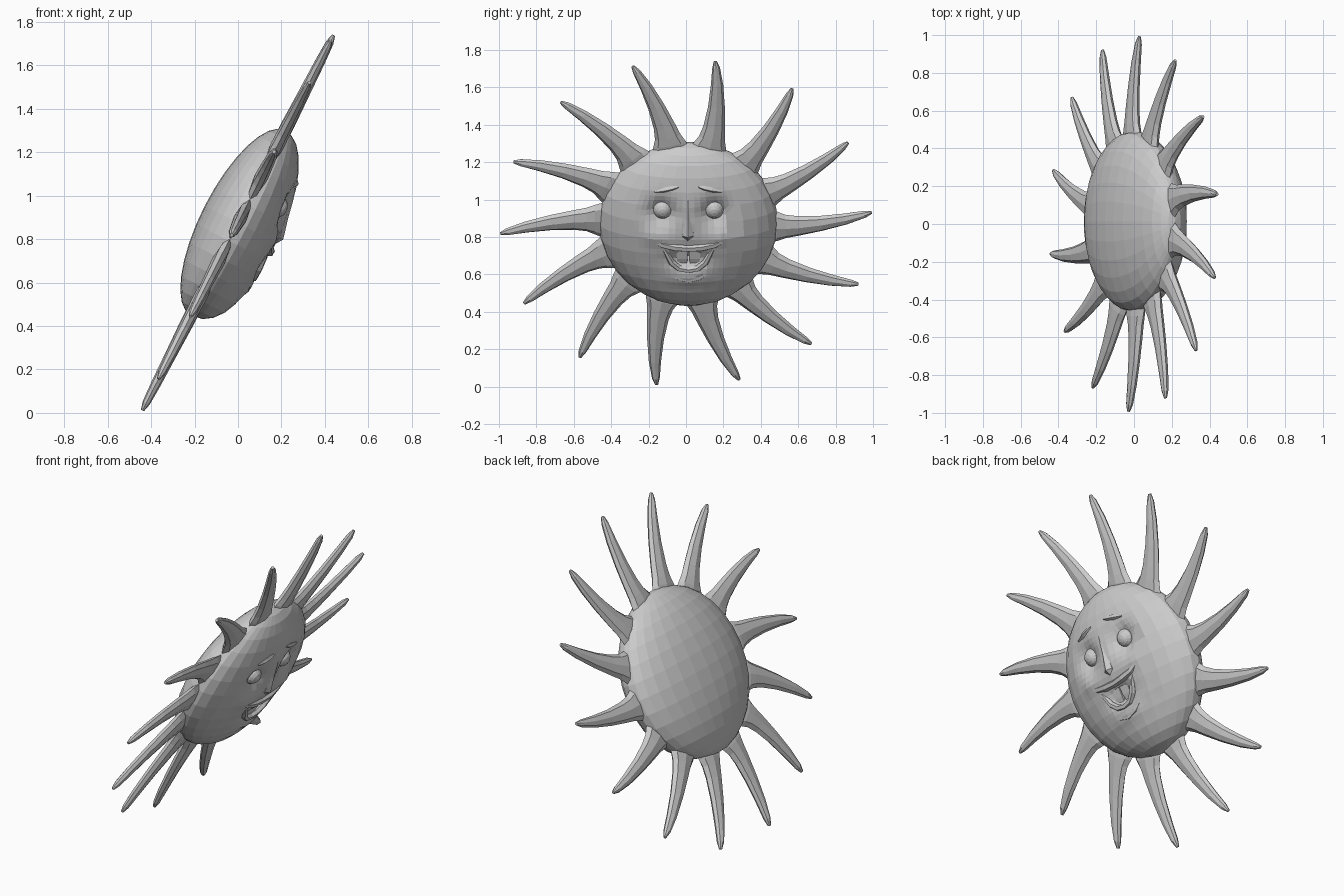
import bpy, bmesh, math
from mathutils import Matrix, Vector

if "Cube" in bpy.data.objects:
    bpy.data.objects.remove(bpy.data.objects["Cube"])

# Local frame: a = sideways, b = up along the tilted disc, n = out of the face
TILT = math.radians(27)
S, C = math.sin(TILT), math.cos(TILT)
FRAME = Matrix(((0, S, C, 0), (1, 0, 0, 0), (0, C, -S, 0.875), (0, 0, 0, 1)))
CA, R = 0.013, 0.478              # disc centre offset and radius
D, BACK = 0.2, 0.172              # dome heights, front and back


def surf(a, b):
    """Height of the face dome at (a, b)."""
    return D * math.sqrt(max(0, 1 - ((a - CA) ** 2 + b * b) / R ** 2))


def finish(name, bm):
    bmesh.ops.recalc_face_normals(bm, faces=bm.faces)
    me = bpy.data.meshes.new(name)
    bm.to_mesh(me)
    bm.free()
    me.transform(FRAME)
    ob = bpy.data.objects.new(name, me)
    bpy.context.collection.objects.link(ob)
    return ob


def loft(name, path, sides=6, turn=0.0):
    """Tapered tube; path rows are a, b, n, half width, half thickness."""
    bm = bmesh.new()
    rings = []
    for i, (a, b, n, w, t) in enumerate(path):
        p, q = path[max(i - 1, 0)], path[min(i + 1, len(path) - 1)]
        tan = Vector((q[0] - p[0], q[1] - p[1], 0)).normalized()
        side = Vector((tan.y, -tan.x, 0))
        ring = []
        for k in range(sides):
            th = turn + 2 * math.pi * k / sides
            v = Vector((a, b, n)) + side * w * math.cos(th)
            v.z += t * math.sin(th)
            ring.append(bm.verts.new(v))
        rings.append(ring)
    for r0, r1 in zip(rings, rings[1:]):
        for k in range(sides):
            j = (k + 1) % sides
            bm.faces.new((r0[k], r0[j], r1[j], r1[k]))
    bm.faces.new(rings[0])
    bm.faces.new(rings[-1])
    return finish(name, bm)


def ball(name, centre, scale, seg=16):
    bm = bmesh.new()
    bmesh.ops.create_uvsphere(bm, u_segments=seg, v_segments=seg // 2, radius=1)
    bmesh.ops.scale(bm, vec=scale, verts=bm.verts)
    bmesh.ops.translate(bm, vec=centre, verts=bm.verts)
    return finish(name, bm)


# Face disc: flattened sphere, refined and sculpted on the front
bm = bmesh.new()
bmesh.ops.create_uvsphere(bm, u_segments=28, v_segments=16, radius=1,
                          matrix=Matrix.Rotation(math.pi / 2, 4, 'X'))
for v in bm.verts:
    v.co = Vector((v.co.x * R + CA, v.co.y * R, v.co.z * (D if v.co.z > 0 else BACK)))
front = [e for e in bm.edges
         if all(v.co.z > 0.08 and abs(v.co.x) < 0.29 and abs(v.co.y) < 0.36 for v in e.verts)]
bmesh.ops.subdivide_edges(bm, edges=front, cuts=2, use_grid_fill=True)
# dents and bumps: a, b, radius a, radius b, height
SCULPT = [(-0.13, 0.14, 0.075, 0.075, -0.055), (0.155, 0.14, 0.075, 0.075, -0.055),
          (0.013, -0.12, 0.085, 0.05, -0.05),
          (-0.17, 0.01, 0.06, 0.05, 0.012), (0.196, 0.01, 0.06, 0.05, 0.012),
          (0.013, -0.24, 0.12, 0.05, 0.012), (0.013, -0.4, 0.25, 0.14, 0.022)]
for v in bm.verts:
    if v.co.z > 0.03:
        v.co.z += sum(h * math.exp(-(((v.co.x - a) / ra) ** 2 + ((v.co.y - b) / rb) ** 2))
                      for a, b, ra, rb, h in SCULPT)
finish("face_disc", bm)

# Fourteen curved rays: radius, angle lag in degrees, half width, half thickness
RAY = [(0.44, -6.2, 0.105, 0.026), (0.485, -6.2, 0.088, 0.031), (0.53, -6.0, 0.070, 0.031),
       (0.60, -5.4, 0.058, 0.029), (0.72, -3.9, 0.045, 0.026), (0.85, -2.1, 0.033, 0.023),
       (0.95, -0.6, 0.021, 0.018), (0.988, 0, 0.009, 0.008)]
for k in range(14):
    path = []
    for r, lag, w, t in RAY:
        th = math.radians(80.9 + k * 360 / 14 + lag)
        path.append((r * math.cos(th) * 1.006, r * math.sin(th) * 0.993, 0, w, t))
    loft(f"ray_{k + 1}", path, 8)

# Eyes and brows on both sides
for s, side in ((-1, "left"), (1, "right")):
    ball(f"{side}_eye", (CA + s * 0.137, 0.148, 0.125), (0.053, 0.053, 0.050))
    brow = [(0.055, 0.295, 0.005, 0.005), (0.085, 0.287, 0.014, 0.012),
            (0.125, 0.277, 0.015, 0.014), (0.18, 0.262, 0.005, 0.005)]
    loft(f"{side}_brow", [(CA + s * a, b, surf(CA + s * a, b) - 0.001, w, t)
                          for a, b, w, t in brow], 4)

# Nose: ridge widening to the tip
loft("nose", [(0.01, 0.22, 0.165, 0.016, 0.012), (0.01, 0.12, 0.172, 0.018, 0.025),
              (0.01, 0.06, 0.178, 0.030, 0.034), (0.01, 0.025, 0.182, 0.036, 0.038),
              (0.01, -0.005, 0.182, 0.016, 0.018)], 6, math.pi / 6)


def lip(name, points):
    full = [(-a, b, w, t, n) for a, b, w, t, n in points[:0:-1]] + points
    loft(name, [(CA + a, b, surf(a, b) + n, w, t) for a, b, w, t, n in full])


# Smiling lips: right half, mirrored
lip("upper_lip", [(0, -0.055, 0.020, 0.022, -0.008), (0.07, -0.05, 0.022, 0.024, -0.008),
                  (0.14, -0.038, 0.020, 0.020, -0.010), (0.205, -0.01, 0.005, 0.006, -0.004)])
lip("lower_lip", [(0, -0.192, 0.018, 0.020, -0.006), (0.05, -0.182, 0.018, 0.020, -0.006),
                  (0.09, -0.145, 0.018, 0.020, -0.008), (0.12, -0.085, 0.012, 0.014, -0.010),
                  (0.14, -0.05, 0.005, 0.006, -0.010)])

# Two front teeth
for s, side in ((-1, "left"), (1, "right")):
    c = CA + s * 0.034
    loft(f"{side}_tooth", [(c, -0.06, 0.155, 0.044, 0.024), (c, -0.13, 0.152, 0.042, 0.024),
                           (c - s * 0.003, -0.168, 0.148, 0.030, 0.018)], 4, math.pi / 4)

# Chin fold under the lower lip
lip("chin", [(0, -0.25, 0.026, 0.022, -0.002), (0.06, -0.235, 0.022, 0.020, -0.004),
             (0.115, -0.205, 0.006, 0.006, -0.004)])
